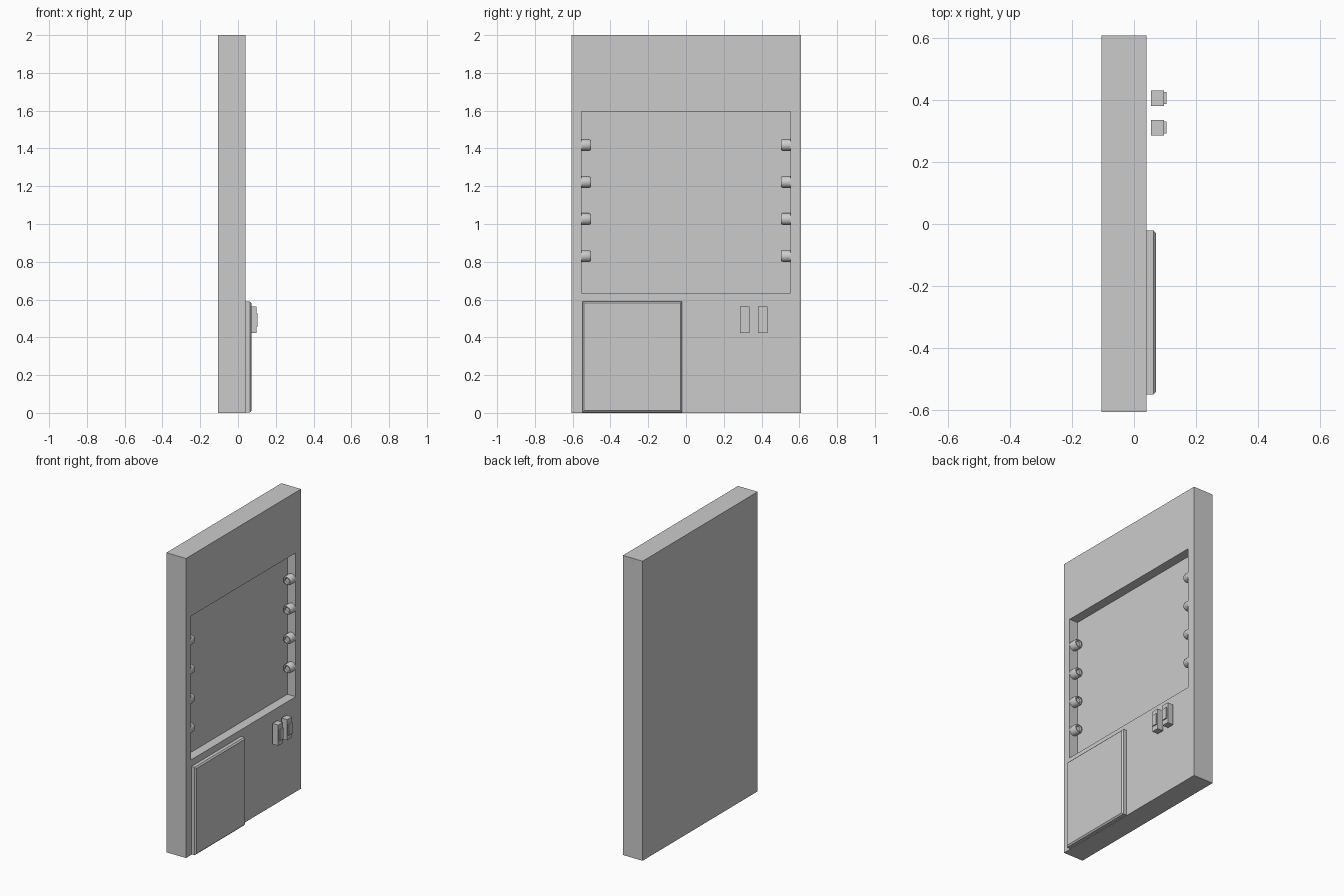
import bpy, bmesh, math

if "Cube" in bpy.data.objects:
    bpy.data.objects.remove(bpy.data.objects["Cube"])


def box(name, x, y, z, taper=None):
    """Box from (min, max) ranges; taper = (depth, inset y, inset z) adds a raised +x face."""
    bm = bmesh.new()
    bmesh.ops.create_cube(bm, size=1)
    for v in bm.verts:
        v.co = [r[0] if c < 0 else r[1] for c, r in zip(v.co, (x, y, z))]
    if taper:
        depth, iy, iz = taper
        face = max(bm.faces, key=lambda f: f.calc_center_median().x)
        top = bmesh.ops.extrude_discrete_faces(bm, faces=[face])["faces"][0]
        mid = top.calc_center_median()
        for v in top.verts:
            v.co.x += depth
            v.co.y -= math.copysign(iy, v.co.y - mid.y)
            v.co.z -= math.copysign(iz, v.co.z - mid.z)
    return finish(name, bm)


def finish(name, bm):
    bmesh.ops.recalc_face_normals(bm, faces=bm.faces)
    mesh = bpy.data.meshes.new(name)
    bm.to_mesh(mesh)
    bm.free()
    ob = bpy.data.objects.new(name, mesh)
    bpy.context.collection.objects.link(ob)
    return ob


def lathe_y(name, profile, loc, side, steps=24):
    """Turn a (radius, distance from wall) profile about the y axis."""
    bm = bmesh.new()
    rings = []
    for r, d in profile:
        ring = []
        for i in range(steps):
            a = math.tau * i / steps
            ring.append(bm.verts.new((loc[0] + r * math.cos(a), loc[1] - side * d,
                                      loc[2] + r * math.sin(a))))
        rings.append(ring)
    for a, b in zip(rings, rings[1:]):
        for i in range(steps):
            j = (i + 1) % steps
            bm.faces.new((a[i], a[j], b[j], b[i]))
    bm.faces.new(rings[0])
    bm.faces.new(rings[-1])
    ob = finish(name, bm)
    bpy.ops.object.select_all(action='DESELECT')
    bpy.context.view_layer.objects.active = ob
    ob.select_set(True)
    bpy.ops.object.shade_smooth_by_angle(angle=math.radians(30))
    return ob


# Main slab with a shallow rectangular recess in its +x face
panel = box("panel", (-0.105, 0.04), (-0.606, 0.608), (0, 2))
cutter = box("recess_cutter", (-0.022, 0.2), (-0.553, 0.552), (0.635, 1.595))
cutter.hide_render = True
cutter.hide_set(True)
cut = panel.modifiers.new("recess", 'BOOLEAN')
cut.operation = 'DIFFERENCE'
cut.solver = 'EXACT'
cut.object = cutter

# Raised cover plate with chamfered front edges
box("cover_plate", (0.04, 0.063), (-0.549, -0.021), (0.003, 0.59), (0.008, 0.009, 0.009))

# Two small switches standing just off the panel
for i, y in enumerate((0.311, 0.406)):
    box(f"switch_{i + 1}", (0.055, 0.097), (y - 0.025, y + 0.025), (0.424, 0.562))
    box(f"switch_button_{i + 1}", (0.095, 0.104), (y - 0.019, y + 0.019), (0.456, 0.53))

# Rows of round lamps on both side walls of the recess, each with a dished end
profile = [(0.031, 0), (0.031, 0.04), (0.026, 0.05), (0.019, 0.05), (0.015, 0.042)]
for side, wall in ((-1, -0.553), (1, 0.552)):
    for i in range(4):
        lathe_y(f"lamp_{'left' if side < 0 else 'right'}_{i + 1}", profile,
                (0.009, wall, 0.83 + i * 0.196), side)
